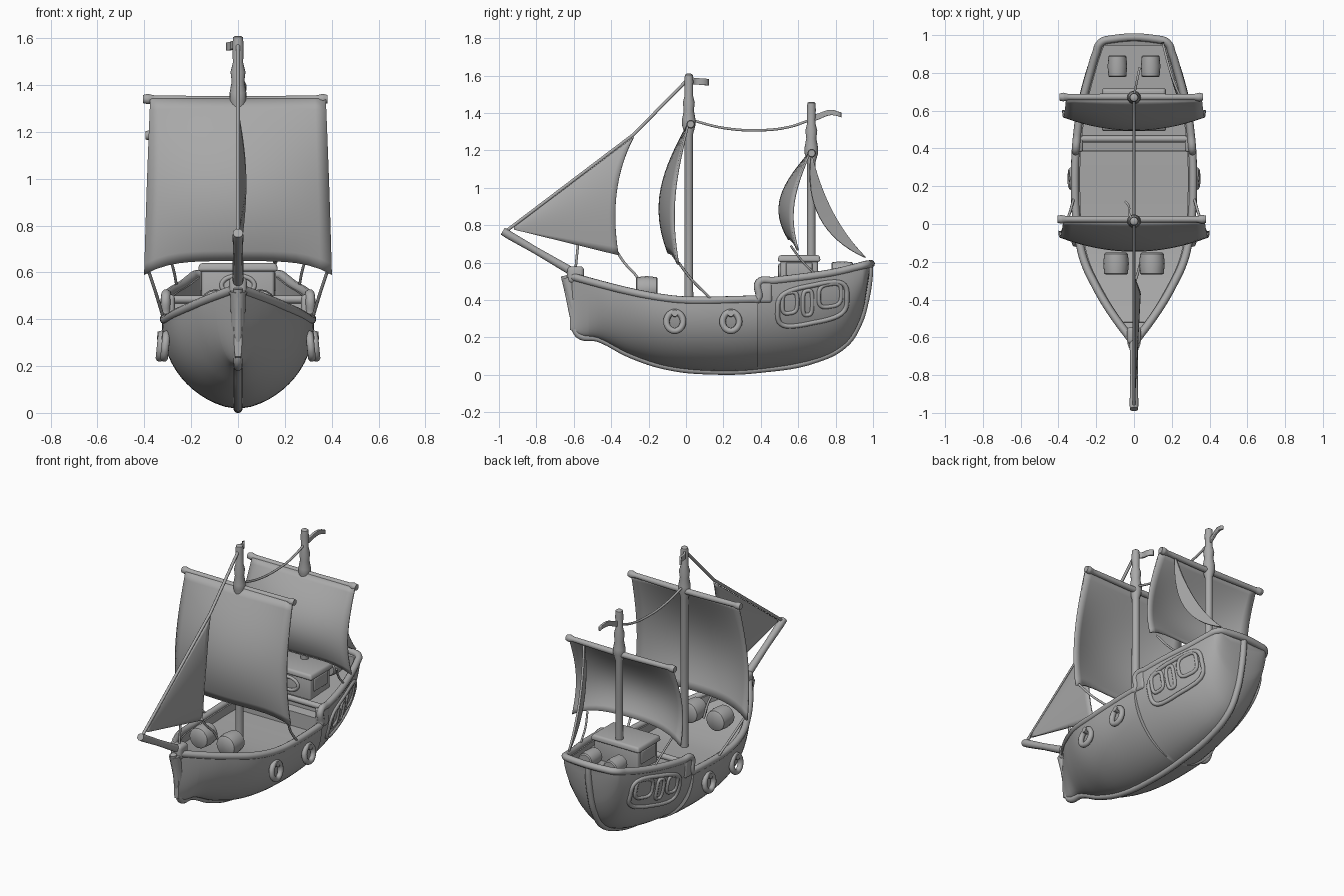
import bpy, bmesh, math
from mathutils import Vector

cube = bpy.data.objects.get("Cube")
if cube:
    bpy.data.objects.remove(cube)

grey = bpy.data.materials.new("plain_grey")
grey.use_nodes = True
grey.diffuse_color = (0.4, 0.4, 0.4, 1)
grey.node_tree.nodes["Principled BSDF"].inputs["Base Color"].default_value = (0.4, 0.4, 0.4, 1)


# ---------- helpers ----------
def link(name, data):
    ob = bpy.data.objects.new(name, data)
    bpy.context.collection.objects.link(ob)
    data.materials.append(grey)
    return ob


def finish(name, bm, angle=40):
    bmesh.ops.recalc_face_normals(bm, faces=bm.faces)
    me = bpy.data.meshes.new(name)
    bm.to_mesh(me)
    bm.free()
    ob = link(name, me)
    bpy.ops.object.select_all(action='DESELECT')
    ob.select_set(True)
    bpy.context.view_layer.objects.active = ob
    bpy.ops.object.shade_smooth_by_angle(angle=math.radians(angle))
    return ob


def tube(name, pts, r, scale=None, closed=False, smooth=True):
    cu = bpy.data.curves.new(name, 'CURVE')
    cu.dimensions = '3D'
    cu.bevel_depth, cu.bevel_resolution, cu.resolution_u = r, 3, 6
    cu.use_fill_caps = True
    sp = cu.splines.new('BEZIER')
    sp.bezier_points.add(len(pts) - 1)
    for i, (bp, p) in enumerate(zip(sp.bezier_points, pts)):
        bp.co = p
        bp.handle_left_type = bp.handle_right_type = 'AUTO' if smooth else 'VECTOR'
        bp.radius = scale[i] if scale else 1
    sp.use_cyclic_u = closed
    return link(name, cu)


def grid(bm, rows, wrap=False):
    vs = [[bm.verts.new(p) for p in row] for row in rows]
    for a, b in zip(vs, vs[1:]):
        for j in range(len(a) if wrap else len(a) - 1):
            k = (j + 1) % len(a)
            bm.faces.new((a[j], a[k], b[k], b[j]))
    return vs


def lathe(name, profile, place, n=16):
    bm = bmesh.new()
    rows = [[place(r * math.cos(2 * math.pi * i / n), r * math.sin(2 * math.pi * i / n), h)
             for i in range(n)] for r, h in profile]
    vs = grid(bm, rows, True)
    bm.faces.new(vs[0])
    bm.faces.new(vs[-1])
    return finish(name, bm)


def cloth(name, f, n=16):
    bm = bmesh.new()
    grid(bm, [[f(i / n, j / n) for j in range(n + 1)] for i in range(n + 1)])
    ob = finish(name, bm)
    mod = ob.modifiers.new("thickness", 'SOLIDIFY')
    mod.thickness, mod.offset = 0.012, 0
    return ob


def box(name, size, loc, bevel=0.012, taper=1):
    bm = bmesh.new()
    bmesh.ops.create_cube(bm, size=1)
    for v in bm.verts:
        k = taper if v.co.z > 0 else 1
        v.co = Vector((v.co.x * size[0] * k, v.co.y * size[1] * k, v.co.z * size[2])) + Vector(loc)
    bmesh.ops.bevel(bm, geom=bm.edges[:], offset=bevel, segments=3, profile=0.5, affect='EDGES')
    return finish(name, bm)


def quad(a, b, c, t):
    return Vector(a) * (1 - t) ** 2 + Vector(b) * 2 * t * (1 - t) + Vector(c) * t * t


def along(pts, y):
    """Smooth curve through (y, value) points."""
    y = min(max(y, pts[0][0]), pts[-1][0])
    i = max(k for k in range(len(pts) - 1) if pts[k][0] <= y)

    def slope(k):
        a, b = pts[max(k - 1, 0)], pts[min(k + 1, len(pts) - 1)]
        return (b[1] - a[1]) / (b[0] - a[0])
    (y0, v0), (y1, v1) = pts[i], pts[i + 1]
    h = y1 - y0
    t = (y - y0) / h
    return (v0 * (1 + 2 * t) * (1 - t) ** 2 + slope(i) * h * t * (1 - t) ** 2
            + v1 * t * t * (3 - 2 * t) + slope(i + 1) * h * t * t * (t - 1))


# ---------- hull ----------
KEEL = [(-.61, .24), (-.56, .21), (-.47, .195), (-.3, .11), (-.1, .045), (.15, .02), (.4, .03),
        (.7, .085), (.85, .165), (.92, .27), (.96, .4), (.98, .53)]
SHEER = [(-.64, .53), (-.4, .465), (-.2, .42), (0, .395), (.38, .4)]
STERN = [(.38, .49), (.6, .515), (.8, .545), (.98, .59)]
BEAM = [(-.62, .02), (-.5, .11), (-.4, .175), (-.2, .275), (0, .315), (.2, .325), (.4, .32),
        (.6, .295), (.8, .245), (.95, .195), (.98, .165)]


def sheer(y):
    return along(SHEER if y < .385 else STERN, y)


def side_x(y, z):
    k = along(KEEL, y)
    t = min(max((z - k) / (sheer(y) - k), 0), 1)
    return .012 + (along(BEAM, y) - .012) * (1 - (1 - t) ** 2.2) ** .62


def deck(y):
    if y < -.52 or y > .945:
        return sheer(y)
    return sheer(y) - .05 if y < .445 else .475 + (y - .445) * .05


ys = sorted([-.62 + 1.6 * i / 64 for i in range(65)] + [.384, .386, .444, .446, .944, .946, -.521, -.519])
rows = []
for y in ys:
    k, s, w = along(KEEL, y), sheer(y), along(BEAM, y)
    half = [(side_x(y, k + (s - k) * (i / 14) ** 1.5), k + (s - k) * (i / 14) ** 1.5) for i in range(15)]
    inner = max(w - .04, .005)
    half += [(inner, s), (inner, deck(y) - .001)]
    rows.append([(x, y, z) for x, z in half] + [(-x, y, z) for x, z in reversed(half)])
bm = bmesh.new()
vs = grid(bm, rows, True)
bm.faces.new(vs[0])
bm.faces.new(vs[-1])
finish("hull", bm)

# rails, keel with stem and sternpost
rail_ys = [-.61 + .0995 * i for i in range(10)] + [.365, .384, .39, .47, .6, .7, .8, .9, .96]
port = [(along(BEAM, y) - .012, y, sheer(y) + .004) for y in rail_ys] + [(.12, .978, .592)]
tube("rail", port + [(-x, y, z) for x, y, z in reversed(port)], .021)
tube("keel", [(0, -.65, .53), (0, -.625, .42), (0, -.6, .3), (0, -.575, .215)]
     + [(0, y, z) for y, z in KEEL[2:]] + [(0, .982, .58)], .02)
tube("stem", [(0, -.635, .52), (0, -.61, .42), (0, -.58, .3), (0, -.54, .22)], .034, [1, .9, .8, .6])
box("bow_block", (.075, .09, .09), (0, -.59, .535), .02)
tube("bowsprit", [(0, -.98, .768), (0, -.95, .75), (0, -.8, .663), (0, -.58, .535)], .022, [1, 1.05, .9, 1.1])
tube("quarterdeck_beam", [(-.3, .45, .485), (.3, .45, .485)], .018)
for s in (-1, 1):
    box("rail_post", (.05, .08, .12), (s * .295, .42, .445), .015)

# ---------- side fittings ----------
def hull_loop(name, cy, cz, hy, hz, r, s, power=.5, skew=0):
    pts = []
    for i in range(20):
        a = 2 * math.pi * i / 20
        c, d = math.cos(a), math.sin(a)
        y = cy + hy * math.copysign(abs(c) ** power, c)
        z = cz + hz * math.copysign(abs(d) ** power, d) + skew * (y - cy)
        pts.append((s * side_x(y, z), y, z))
    tube(name, pts, r, closed=True)


for s in (-1, 1):
    hull_loop("stern_panel_frame", .675, .378, .185, .1, .013, s, .55, .2)
    for cy, cz, hy, hz in ((.555, .385, .04, .055), (.65, .385, .025, .065), (.77, .425, .06, .06)):
        hull_loop("stern_window_frame", cy, cz, hy, hz, .011, s, .6, .15)
    for y in (-.06, .24):
        z = .285
        x = side_x(y, z) + .018
        ring = [(s * (x - .1 * .05 * math.sin(a)), y + .044 * math.cos(a), z + .05 * math.sin(a))
                for a in (math.pi * i / 6 for i in range(12))]
        tube("life_ring", ring, .017, closed=True)
        tube("ring_peg", [(s * (x - .03), y, z + .04), (s * (x + .015), y, z + .045)], .018)

# ---------- cabin and barrels ----------
box("cabin", (.31, .2, .17), (0, .605, .535))
box("cabin_roof", (.345, .23, .035), (0, .605, .622), .012, .95)
for s in (-1, 1):
    box("cabin_side_panel", (.015, .14, .08), (s * .155, .605, .56), .005)
    for y, z, x in ((-.21, .46, .095), (.835, .555, .088)):
        r = .068 if y < 0 else .052
        lathe("barrel", [(r * .8, -.058), (r * .92, -.052), (r, 0), (r * .92, .052), (r * .8, .058)],
              lambda a, b, h: (s * x + a, y + h, z + b))
tube("cabin_window", [(.07 * math.cos(a), .503, .545 + .04 * math.sin(a))
                      for a in (math.pi * i / 6 for i in range(12))], .01, closed=True)

# ---------- masts, yards, flags ----------
def mast(name, y, base, joint, top):
    prof = [(.024, base), (.022, joint - .05), (.036, joint), (.036, joint + .03), (.027, joint + .08),
            (.032, joint + .12), (.022, joint + .16), (.024, top - .04), (.021, top - .006), (.012, top)]
    lathe(name, prof, lambda a, b, h: (a, y + b, h))


def yard(name, y, z, a, b):
    tube(name, [(a, y, z), (a + .02, y, z), (a + .05, y, z), (0, y, z - .005), (b - .05, y, z),
                (b - .02, y, z), (b, y, z)], .017, [1.1, 1.35, .95, 1.1, .95, 1.35, 1.1])


mast("main_mast", .015, .33, 1.335, 1.61)
mast("mizzen_mast", .67, .45, 1.185, 1.46)
yard("main_yard", .025, 1.34, -.405, .382)
yard("mizzen_yard", .672, 1.185, -.395, .365)
cloth("main_flag", lambda u, v: Vector((-.05 * u - .01 * math.sin(6 * u), .02 + .1 * u,
                                        1.59 - .035 * v - .008 * u)), 8)
cloth("mizzen_flag", lambda u, v: Vector((.03 * u, .68 + .15 * u,
                                          1.405 - .012 * math.cos(5 * u) - .035 * v * (1 - .3 * u))), 8)

# ---------- sails ----------
def square_sail(name, y0, top, w, flare, drop, edge, belly):
    def f(a, v):
        u = 2 * a - 1
        return Vector((u * (w + flare * v), y0 - (edge + belly * (1 - u * u)) * math.sin(math.pi * .76 * v),
                       top - v * (drop + .06 * u ** 4)))
    cloth(name, f)


square_sail("main_sail", .012, 1.34, .375, .025, .69, .078, .075)
square_sail("mizzen_sail", .66, 1.185, .36, .02, .46, .09, .07)


def jib(u, v):
    s = .02 + .98 * u
    aft = quad((0, -.36, .64), (0, -.42, 1), (0, -.28, 1.27), v)
    p = Vector((0, -.93, .78)).lerp(aft, s)
    p.x = .03 * math.sin(math.pi * v) * s
    return p


def aft_sail(u, v):
    t = .02 + .96 * u
    a, b = (.25, .67, 1.19), (.15, .97, .62)
    return quad(a, (.24, .61, .775), b, t).lerp(quad(a, (.2, .75, .835), b, t), v)


cloth("jib_sail", jib)
cloth("aft_sail", aft_sail)

# ---------- rigging ----------
tube("forestay", [(0, -.96, .77), (0, -.28, 1.285), (0, 0, 1.57)], .009, smooth=False)
tube("mast_stay", [(0, .02, 1.365), (0, .2, 1.32), (0, .4, 1.308), (0, .55, 1.325), (0, .67, 1.365)], .007)
tube("jib_sheet", [(0, -.37, .66), (0, -.33, .6), (.02, -.26, .52), (.03, -.22, .42)], .007)
tube("bow_line", [(0, -.575, .72), (0, -.59, .57)], .007)
for s in (-1, 1):
    tube("main_sheet", [(s * .38, -.04, .6), (s * .35, .03, .51), (s * .32, .13, .41)], .007)
    tube("mizzen_sheet", [(s * .3, .56, .69), (s * .275, .62, .61), (s * .26, .7, .53)], .006)
